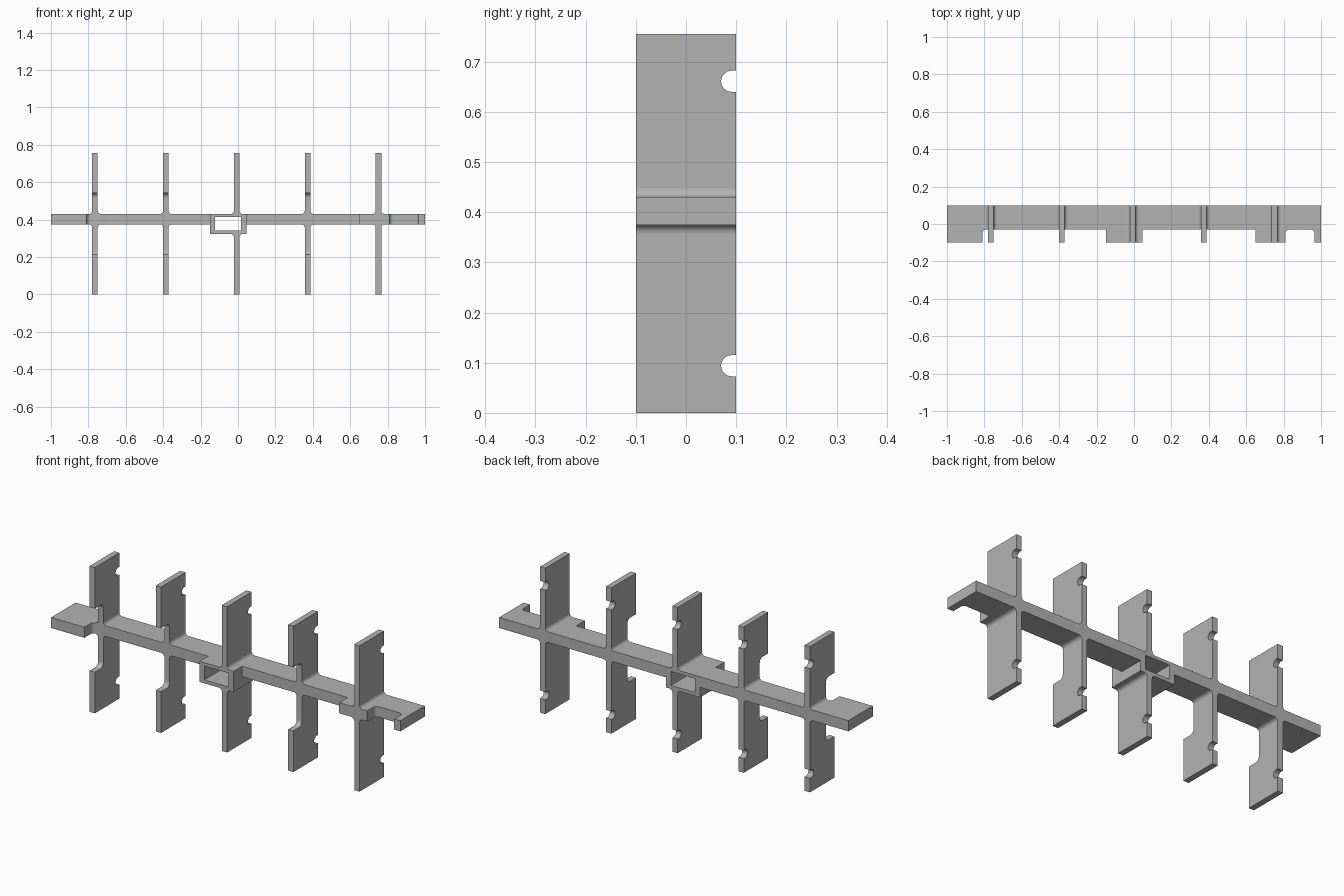
import bpy, bmesh, math
from mathutils import Vector

cube = bpy.data.objects.get("Cube")
if cube:
    bpy.data.objects.remove(cube, do_unlink=True)

grey = bpy.data.materials.new("plain grey")
grey.use_nodes = True
COLOUR = (0.45, 0.45, 0.45, 1)
grey.diffuse_color = COLOUR
grey.node_tree.nodes["Principled BSDF"].inputs["Base Color"].default_value = COLOUR

FRONT, BACK, WEB = -0.1, 0.1, -0.03    # depth limits, and front of the narrow web
LOW, HIGH, TOP = 0.375, 0.43, 0.755    # beam underside, beam top, fin tips
HALF, R = 0.015, 0.018                 # fin half thickness, fillet radius


def rounded(points, steps=8):
    """Outline whose square corners with a third value are rounded by that radius."""
    out = []
    for i, p in enumerate(points):
        c = Vector(p[:2])
        ring = [c]
        if len(p) == 3:
            r = p[2]
            a = (Vector(points[i - 1][:2]) - c).normalized() * r
            b = (Vector(points[(i + 1) % len(points)][:2]) - c).normalized() * r
            angles = [k / steps * math.pi / 2 for k in range(steps + 1)]
            ring = [c + a + b - b * math.cos(t) - a * math.sin(t) for t in angles]
        out += [v for v in ring if not out or (v - out[-1]).length > 1e-5]
    return out


def prism(name, points, axis, lo, hi):
    """Extrude a flat outline along an axis from lo to hi."""
    place = {"x": lambda u, v, d: (d, u, v),
             "y": lambda u, v, d: (u, d, v),
             "z": lambda u, v, d: (u, v, d)}[axis]
    bm = bmesh.new()
    face = bm.faces.new([bm.verts.new(place(p.x, p.y, lo)) for p in rounded(points)])
    new = bmesh.ops.extrude_face_region(bm, geom=[face], use_keep_orig=True)["geom"]
    shift = Vector(place(0, 0, hi - lo))
    bmesh.ops.translate(bm, vec=shift, verts=[g for g in new if isinstance(g, bmesh.types.BMVert)])
    bmesh.ops.recalc_face_normals(bm, faces=bm.faces)
    mesh = bpy.data.meshes.new(name)
    bm.to_mesh(mesh)
    bm.free()
    mesh.materials.append(grey)
    for p in mesh.polygons:
        p.use_smooth = True
    mesh.set_sharp_from_angle(angle=math.radians(30))
    obj = bpy.data.objects.new(name, mesh)
    bpy.context.collection.objects.link(obj)


def rect(u0, u1, v0, v1):
    return [(u0, v0), (u1, v0), (u1, v1), (u0, v1)]


def blade(name, x, root, cut, upper):
    """Half a fin, measured from its tip to its root, with a rounded back notch."""
    r = 0.021
    pts = [(FRONT, 0), (BACK, 0), (BACK, 0.073), (0.07, 0.073, r),
           (0.07, 0.115, r), (BACK, 0.115), (BACK, root)]
    if cut:
        pts += [(WEB, root), (WEB, 0.213, 0.025), (FRONT, 0.213)]
    else:
        pts += [(FRONT, root)]
    if upper:
        pts = [(p[0], TOP - p[1], *p[2:]) for p in pts]
    prism(name, pts, "x", x - HALF, x + HALF)


def fillet(name, x, z, s, t, front):
    """Concave strip in the corner at (x, z), opening towards s and t."""
    e = 0.004
    pts = [(-e, -e), (R, -e), (R, 0), (0, 0, R), (0, R), (-e, R)]
    prism(name, [(x + s * p[0], z + t * p[1], *p[2:]) for p in pts], "y", front, BACK)


# Beam, in two lengths either side of the tube
prism("beam_right", [(-1, FRONT), (-0.81, FRONT), (-0.81, WEB, 0.02), (-0.14, WEB),
                     (-0.14, BACK), (-1, BACK)], "z", LOW, HIGH)
prism("beam_left", [(0.03, WEB), (0.65, WEB), (0.65, FRONT), (0.81, FRONT),
                    (0.81, WEB, 0.02), (0.965, WEB, 0.02), (0.965, FRONT),
                    (1, FRONT), (1, BACK), (0.03, BACK)], "z", LOW, HIGH)

# Rectangular tube through the middle
X0, X1, IN0, IN1 = -0.15, 0.045, -0.123, 0.016
BASE, FLOOR, CEILING = 0.323, 0.341, 0.413
for name, box in {"tube_floor": (X0, X1, BASE, FLOOR), "tube_roof": (X0, X1, CEILING, HIGH),
                  "tube_right_wall": (X0, IN0, FLOOR, CEILING),
                  "tube_left_wall": (IN1, X1, FLOOR, CEILING)}.items():
    prism(name, rect(*box), "y", FRONT, BACK)

# Five evenly spaced fins, with fillets where they meet the beam
for i in range(5):
    x = -0.765 + i * 0.379
    middle, cut = i == 2, i in (0, 1, 3)
    blade(f"fin_{i + 1}_lower", x, 0.33 if middle else 0.4, cut, False)
    blade(f"fin_{i + 1}_upper", x, TOP - (0.42 if middle else 0.4), cut, True)
    front = WEB if cut else FRONT
    for side, s in (("right", -1), ("left", 1)):
        edge = x + s * HALF
        fillet(f"fillet_{i + 1}_upper_{side}", edge, HIGH, s, 1, front)
        fillet(f"fillet_{i + 1}_lower_{side}", edge, BASE if middle else LOW, s, -1, front)
